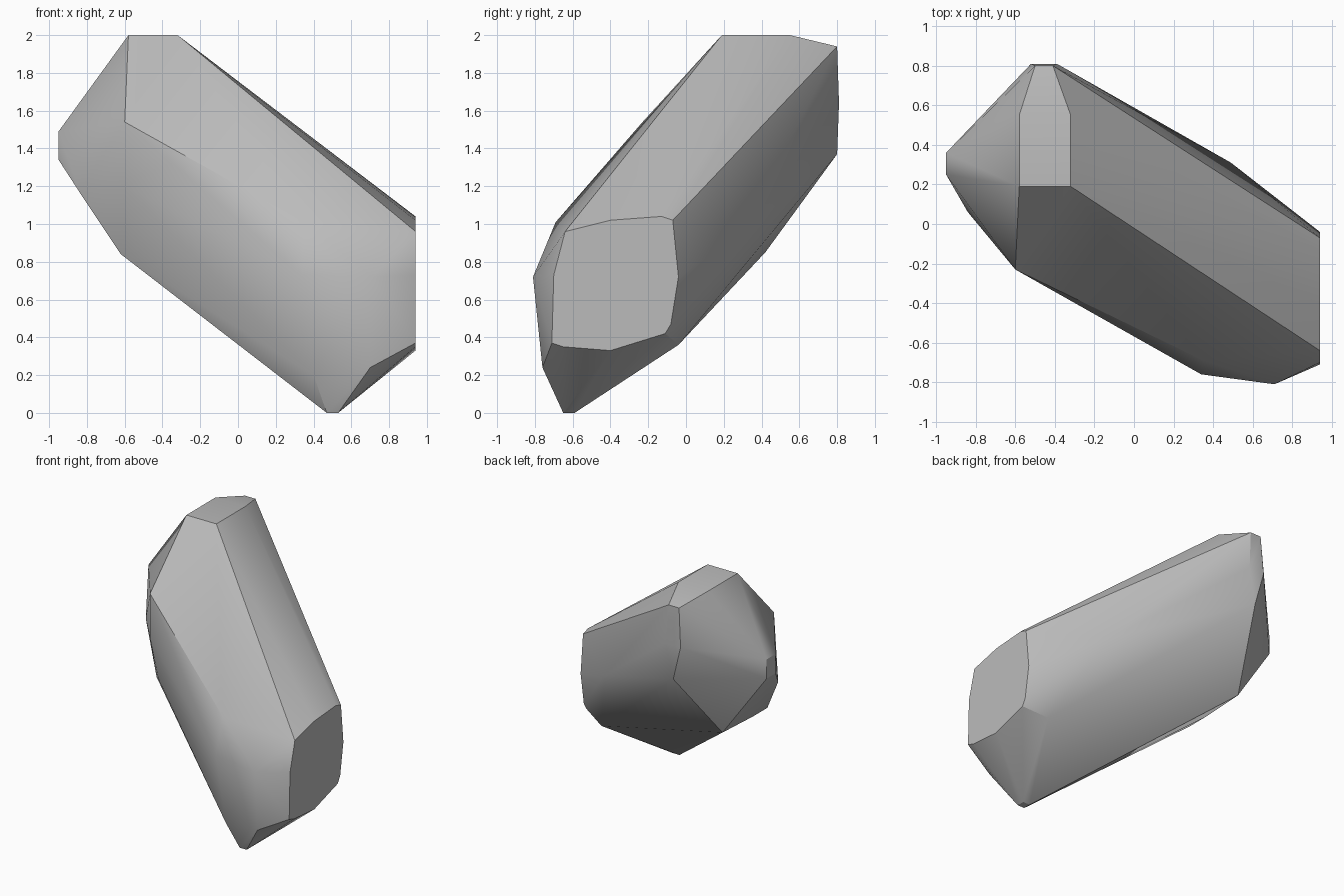
import bpy
import bmesh
import math

default_cube = bpy.data.objects.get("Cube")
if default_cube:
    bpy.data.objects.remove(default_cube, do_unlink=True)


def make_material(name, value):
    """Create one flat grey material."""
    material = bpy.data.materials.new(name)
    material.use_nodes = True
    color = (value, value, value, 1)
    material.diffuse_color = color
    shader = material.node_tree.nodes["Principled BSDF"]
    shader.inputs["Base Color"].default_value = color
    return material


def rectangle(axis, level, first_range, second_range):
    """Corners of a flat facet lying across one axis."""
    corners = []
    for first in first_range:
        for second in second_range:
            corner = [first, second]
            corner.insert(axis, level)
            corners.append(tuple(corner))
    return corners


def outline_on_x(level, profile):
    """Place a profile of depth and height pairs across the x axis."""
    return [(level, depth, height) for depth, height in profile]


def build_rock(name, points, material):
    """Wrap the facet corners in a tight convex skin."""
    bm = bmesh.new()
    for point in points:
        bm.verts.new(point)
    hull = bmesh.ops.convex_hull(bm, input=bm.verts[:])
    loose = set(hull["geom_interior"]) | set(hull["geom_unused"])
    loose = [item for item in loose if isinstance(item, bmesh.types.BMVert)]
    bmesh.ops.delete(bm, geom=loose, context="VERTS")
    bmesh.ops.dissolve_limit(bm, angle_limit=math.radians(1),
                             verts=bm.verts[:], edges=bm.edges[:])
    bmesh.ops.recalc_face_normals(bm, faces=bm.faces[:])
    mesh = bpy.data.meshes.new(name)
    bm.to_mesh(mesh)
    bm.free()
    mesh.materials.append(material)
    rock = bpy.data.objects.new(name, mesh)
    bpy.context.collection.objects.link(rock)
    bpy.ops.object.select_all(action="DESELECT")
    rock.select_set(True)
    bpy.context.view_layer.objects.active = rock
    bpy.ops.object.shade_smooth_by_angle(angle=math.radians(30))
    return rock


# Flat facets at the top, the foot and the narrow side
top_facet = rectangle(2, 2, (-.58, -.32), (.19, .55))
foot_facet = rectangle(2, 0, (.47, .53), (-.65, -.59))
narrow_facet = rectangle(0, -.95, (.25, .36), (1.34, 1.49))

# Large flat end facet
end_facet = outline_on_x(.94, [
    (-.7, .73), (-.64, .96), (-.4, 1.02), (-.13, 1.04), (-.07, 1.02),
    (-.04, .72), (-.08, .47), (-.11, .42), (-.4, .33), (-.65, .35),
    (-.71, .37)])

# Back ridge
back_ridge = [(-.5, .8, 1.94), (-.41, .8, 1.94), (-.52, .81, 1.64),
              (-.39, .81, 1.64), (-.45, .8, 1.37)]

# Rounded front belly
front_belly = [(.71, -.81, .72), (.34, -.76, .73), (.77, -.66, .94),
               (.35, -.69, 1.01), (.7, -.76, .24), (.4, -.72, .2)]

# Left and lower shoulders
shoulders = [(-.6, -.23, 1.54), (-.6, -.23, 1.2), (-.55, -.2, .88),
             (-.62, -.12, .84), (-.62, .06, .84), (-.84, .06, 1.17),
             (-.61, .42, .85), (.76, -.04, .36), (.49, .31, .96)]

rock_grey = make_material("rock grey", .5)
build_rock("rock", top_facet + foot_facet + narrow_facet + end_facet
           + back_ridge + front_belly + shoulders, rock_grey)
